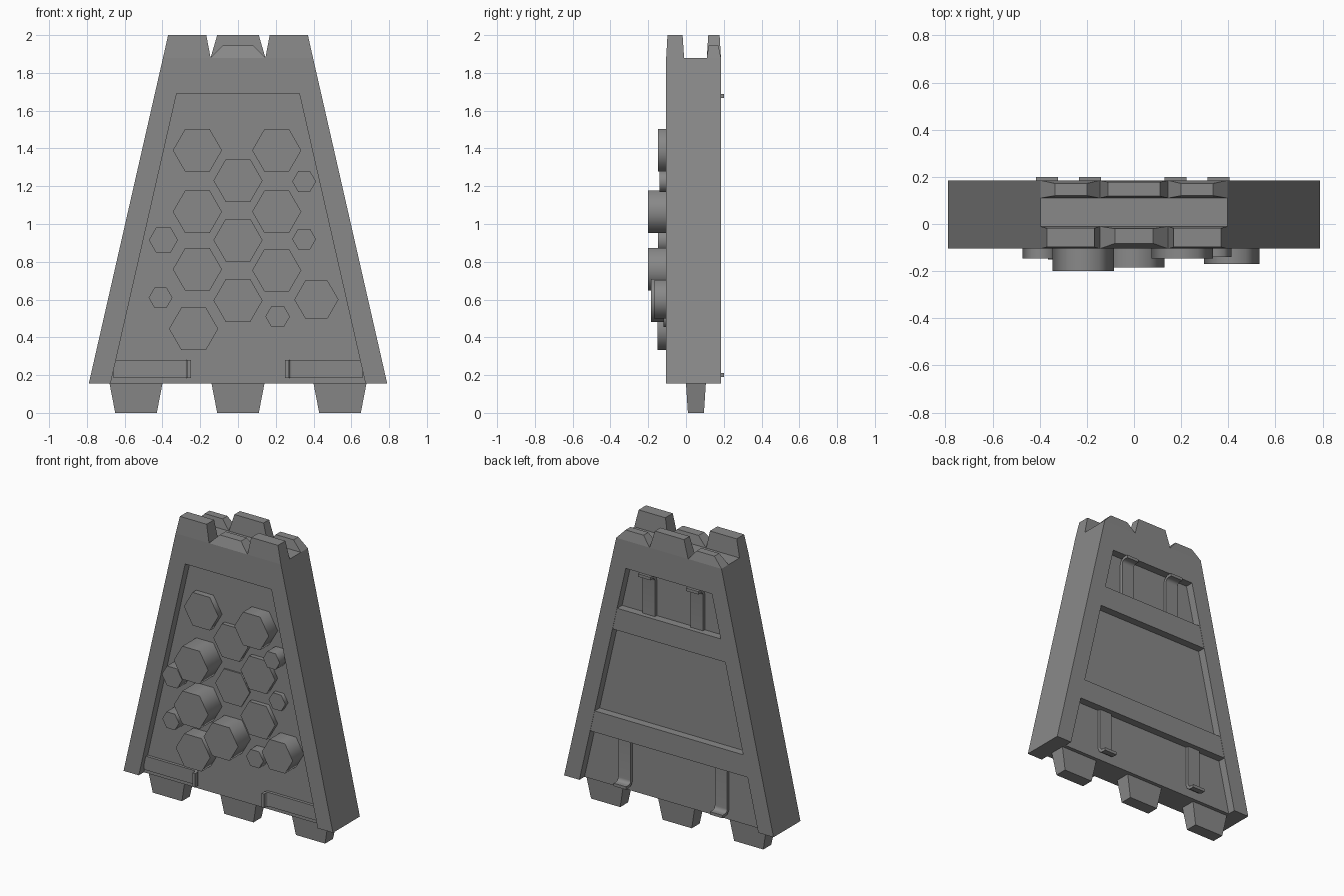
import bpy, bmesh, math

cube = bpy.data.objects.get("Cube")
if cube:
    bpy.data.objects.remove(cube, do_unlink=True)

stone = bpy.data.materials.new("stone_grey")
stone.use_nodes = True
GREY = (0.25, 0.25, 0.25, 1)
stone.diffuse_color = GREY
stone.node_tree.nodes["Principled BSDF"].inputs["Base Color"].default_value = GREY

FRONT, BACK = -0.105, 0.185
FLOOR_F, FLOOR_B = -0.05, 0.13
SLOPE = 0.228
BASE, DECK = 0.155, 1.88


def inner_half(z):
    """Half width of the recessed panel at a height."""
    return 0.325 + (1.69 - z) * SLOPE


def loft(name, ring_a, ring_b, smooth=None):
    """Solid between two matching rings of points."""
    bm = bmesh.new()
    a = [bm.verts.new(p) for p in ring_a]
    b = [bm.verts.new(p) for p in ring_b]
    bm.faces.new(a)
    bm.faces.new(b[::-1])
    n = len(a)
    for i in range(n):
        bm.faces.new((a[i], b[i], b[(i + 1) % n], a[(i + 1) % n]))
    bmesh.ops.recalc_face_normals(bm, faces=bm.faces)
    mesh = bpy.data.meshes.new(name)
    bm.to_mesh(mesh)
    bm.free()
    mesh.materials.append(stone)
    obj = bpy.data.objects.new(name, mesh)
    bpy.context.collection.objects.link(obj)
    if smooth:
        bpy.ops.object.select_all(action='DESELECT')
        obj.select_set(True)
        bpy.context.view_layer.objects.active = obj
        bpy.ops.object.shade_smooth_by_angle(angle=math.radians(smooth))
    return obj


def slab(name, pts, y0, y1, smooth=None):
    """Outline in x and z, extruded along y."""
    return loft(name, [(x, y0, z) for x, z in pts], [(x, y1, z) for x, z in pts], smooth)


def rect(x0, x1, y0, y1, z):
    return [(x0, y0, z), (x1, y0, z), (x1, y1, z), (x0, y1, z)]


def trapezoid(w0, z0, w1, z1):
    return [(-w0, z0), (w0, z0), (w1, z1), (-w1, z1)]


# Tapered body with a recessed panel, open at the bottom, on both sides
body = slab("tower_body", trapezoid(0.79, BASE, 0.397, DECK), FRONT, BACK)
panel = trapezoid(inner_half(0), 0, inner_half(1.69), 1.69)
for y0, y1 in ((-0.3, FLOOR_F), (FLOOR_B, 0.4)):
    cutter = slab("recess_cutter", panel, y0, y1)
    cutter.hide_render = True
    mod = body.modifiers.new("recess", 'BOOLEAN')
    mod.operation = 'DIFFERENCE'
    mod.solver = 'EXACT'
    mod.object = cutter
    bpy.context.view_layer.objects.active = body
    bpy.ops.object.modifier_apply(modifier=mod.name)
    bpy.data.objects.remove(cutter, do_unlink=True)

# Feet
for name, x in (("right", -0.54), ("middle", 0), ("left", 0.54)):
    loft(name + "_foot", rect(x - 0.11, x + 0.11, 0.01, 0.095, 0),
         rect(x - 0.14, x + 0.14, 0, 0.105, BASE))

# Battlements: tall corners and low middle in front, the reverse behind
loft("front_middle_merlon", rect(-0.145, 0.145, FRONT, -0.01, DECK),
     rect(-0.08, 0.08, -0.082, -0.02, 1.945))
loft("back_middle_merlon", rect(-0.145, 0.145, 0.11, BACK, DECK),
     rect(-0.11, 0.11, 0.118, 0.178, 2))
for side, s in (("right", -1), ("left", 1)):
    loft("front_" + side + "_merlon", rect(s * 0.145, s * 0.397, FRONT, -0.01, DECK),
         rect(s * 0.168, s * 0.37, -0.098, -0.018, 2))
    loft("back_" + side + "_merlon", rect(s * 0.145, s * 0.397, 0.11, BACK, DECK),
         rect(s * 0.2, s * 0.335, 0.12, 0.172, 1.945))

# Cross beams on the back
for name, z0, z1 in (("lower_beam", 0.51, 0.655), ("upper_beam", 1.25, 1.4)):
    slab(name, trapezoid(inner_half(z0), z0, inner_half(z1), z1), FLOOR_B - 0.01, BACK - 0.002)

# Hexagonal studs: x, z, radius, front y
STUDS = [
    (-0.215, 1.39, 0.13, -0.09), (0.205, 1.39, 0.13, -0.147), (0, 1.23, 0.13, -0.08),
    (-0.215, 1.065, 0.13, -0.2), (0.205, 1.065, 0.13, -0.08), (0, 0.915, 0.13, -0.06),
    (-0.215, 0.76, 0.13, -0.2), (0.205, 0.755, 0.13, -0.08), (0, 0.595, 0.13, -0.185),
    (-0.235, 0.445, 0.13, -0.15), (0.415, 0.6, 0.117, -0.17), (0.35, 1.225, 0.063, -0.14),
    (0.35, 0.92, 0.063, -0.08), (-0.395, 0.915, 0.077, -0.147), (-0.41, 0.61, 0.063, -0.14),
    (0.21, 0.51, 0.065, -0.12),
]
for x, z, r, y in STUDS:
    hexagon = [(x + r * math.cos(i * math.pi / 3), z + r * math.sin(i * math.pi / 3))
               for i in range(6)]
    slab("hex_stud", hexagon, y, FLOOR_F + 0.01, smooth=65)


def hook_profile(length, out, r, t=0.02, steps=5):
    """Flat strap whose end bends outward: (along, outward) points."""
    arc = [math.pi / 2 * i / steps for i in range(steps + 1)]
    outer = [(length - r + r * math.sin(a), r - r * math.cos(a)) for a in arc]
    q = r - t
    inner = [(length - r + q * math.sin(a), r - q * math.cos(a)) for a in reversed(arc)]
    return [(0, 0)] + outer + [(length, out), (length - t, out)] + inner + [(0, t)]


# Back hooks, hanging from the lower beam and rising from the upper one
for name, offset, z0, d, length in (("lower_hook", 0.364, 0.53, -1, 0.34),
                                    ("upper_hook", 0.181, 1.38, 1, 0.307)):
    for s in (-1, 1):
        x = s * offset - 0.005
        pts = hook_profile(length, 0.2 - FLOOR_B, 0.045)
        rings = [[(x + w, FLOOR_B + v, z0 + d * u) for u, v in pts] for w in (-0.047, 0.047)]
        loft(name, rings[0], rings[1], smooth=30)

# Front straps, running inward from the recess walls
for s in (-1, 1):
    pts = hook_profile(0.41, 0.055, 0.035)
    rings = [[(s * (0.66 - u), FLOOR_F - v, z) for u, v in pts] for z in (0.185, 0.28)]
    loft("front_strap", rings[0], rings[1], smooth=30)
